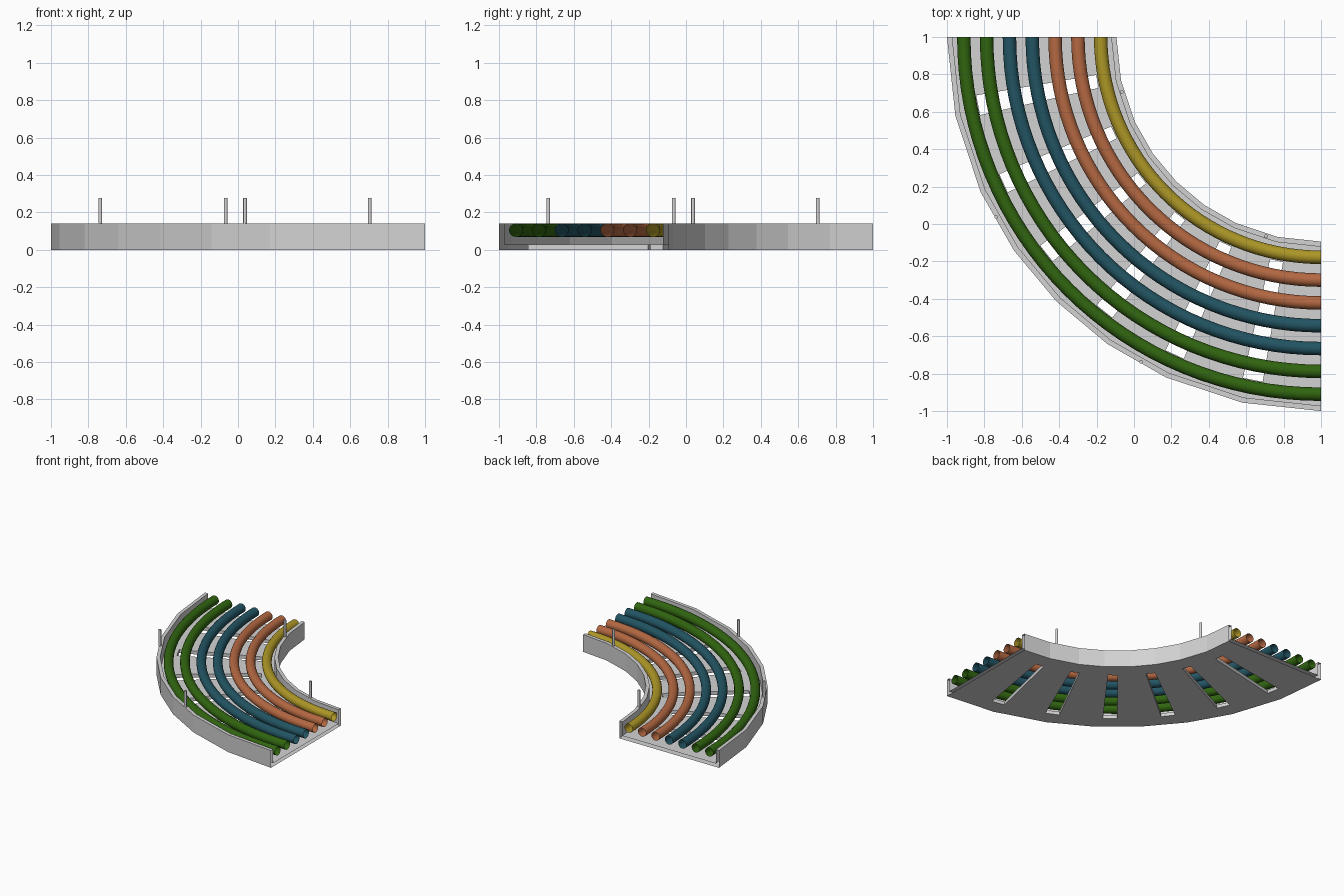
import bpy, bmesh
from math import radians, sin, cos, pi

default = bpy.data.objects.get("Cube")
if default:
    bpy.data.objects.remove(default)

CENTRE = 1.0  # the bend turns about x = y = 1


def material(name, rgb):
    m = bpy.data.materials.new(name)
    m.use_nodes = True
    m.diffuse_color = (*rgb, 1)
    m.node_tree.nodes["Principled BSDF"].inputs["Base Color"].default_value = (*rgb, 1)
    return m


GREY = material("light grey", (0.65, 0.65, 0.65))
GREEN = material("green", (0.03, 0.13, 0.005))
TEAL = material("teal", (0.016, 0.09, 0.125))
ORANGE = material("orange", (0.46, 0.14, 0.055))
YELLOW = material("yellow", (0.42, 0.31, 0.02))


def on_arc(radius, degrees, z):
    a = radians(degrees)
    return (CENTRE - radius * cos(a), CENTRE - radius * sin(a), z)


def sweep(name, profile, angles, mat, caps=False):
    """Sweep a closed (radius, z) profile around the bend."""
    bm = bmesh.new()
    rings = [[bm.verts.new(on_arc(r, a, z)) for r, z in profile] for a in angles]
    n = len(profile)
    for p, q in zip(rings, rings[1:]):
        for i in range(n):
            j = (i + 1) % n
            bm.faces.new((p[i], p[j], q[j], q[i]))
    if caps:
        bm.faces.new(rings[0])
        bm.faces.new(rings[-1])
    bmesh.ops.recalc_face_normals(bm, faces=bm.faces)
    # On an open sweep, make sure the surface faces away from the profile
    if not caps and bm.calc_volume(signed=True) < 0:
        bmesh.ops.reverse_faces(bm, faces=bm.faces)
    mesh = bpy.data.meshes.new(name)
    bm.to_mesh(mesh)
    bm.free()
    mesh.materials.append(mat)
    obj = bpy.data.objects.new(name, mesh)
    bpy.context.collection.objects.link(obj)
    return obj


# Tray: U-shaped channel along a faceted quarter bend
half = [0, 12.15, 24.5, 34.8]
bend = half + [45] + [90 - a for a in reversed(half)]
OUT, IN, WALL, TOP, FLOOR = 2.0, 1.094, 0.028, 0.142, 0.028
channel = [(OUT, 0), (OUT, TOP), (OUT - WALL, TOP), (OUT - WALL, FLOOR),
           (IN + WALL, FLOOR), (IN + WALL, TOP), (IN, TOP), (IN, 0)]
tray = sweep("tray", channel, bend, GREY, caps=True)

# Radial slots through the tray floor
cutters = []
for k in range(6):
    mid = 11.25 + 13.5 * k
    box = [(1.22, -0.05), (1.87, -0.05), (1.87, 0.06), (1.22, 0.06)]
    cutter = sweep("slot_cutter", box, [mid - 1.65, mid + 1.65], GREY, caps=True)
    cutter.hide_render = True
    mod = tray.modifiers.new("slot", "BOOLEAN")
    mod.operation = "DIFFERENCE"
    mod.solver = "EXACT"
    mod.object = cutter
    cutters.append(cutter)
bpy.context.view_layer.update()
cut = bpy.data.meshes.new_from_object(
    tray.evaluated_get(bpy.context.evaluated_depsgraph_get()))
tray.modifiers.clear()
tray.data = cut
for cutter in cutters:
    bpy.data.objects.remove(cutter)

# Leave both ends of the hollow tray open
bm = bmesh.new()
bm.from_mesh(cut)
ends = [f for f in bm.faces
        if any(all(v.co[i] > 0.999 for v in f.verts) for i in (0, 1))]
bmesh.ops.delete(bm, geom=ends, context="FACES")
bm.to_mesh(cut)
bm.free()

# Seven curved pipes, open at both ends
SIDES, STEPS, PIPE_R = 20, 32, 0.036
colours = [GREEN, GREEN, TEAL, TEAL, ORANGE, ORANGE, YELLOW]
for i, mat in enumerate(colours):
    radius = 1.91 - 0.122 * i
    circle = [(radius + PIPE_R * cos(2 * pi * s / SIDES),
               0.105 + PIPE_R * sin(2 * pi * s / SIDES)) for s in range(SIDES)]
    pipe = sweep(f"pipe_{i + 1}", circle, [90 * s / STEPS for s in range(STEPS + 1)], mat)
    pipe.data.polygons.foreach_set("use_smooth", [True] * len(pipe.data.polygons))

# Thin posts standing on the two walls, mirrored about the diagonal
for name, radius, angle in (("outer", 1.985, 29), ("inner", 1.106, 15.5)):
    for side, a in (("first", angle), ("second", 90 - angle)):
        bpy.ops.mesh.primitive_cylinder_add(
            vertices=12, radius=0.01, depth=0.137, location=on_arc(radius, a, 0.2085))
        post = bpy.context.object
        post.name = f"{name}_post_{side}"
        post.data.materials.append(GREY)
        bpy.ops.object.shade_smooth_by_angle()
